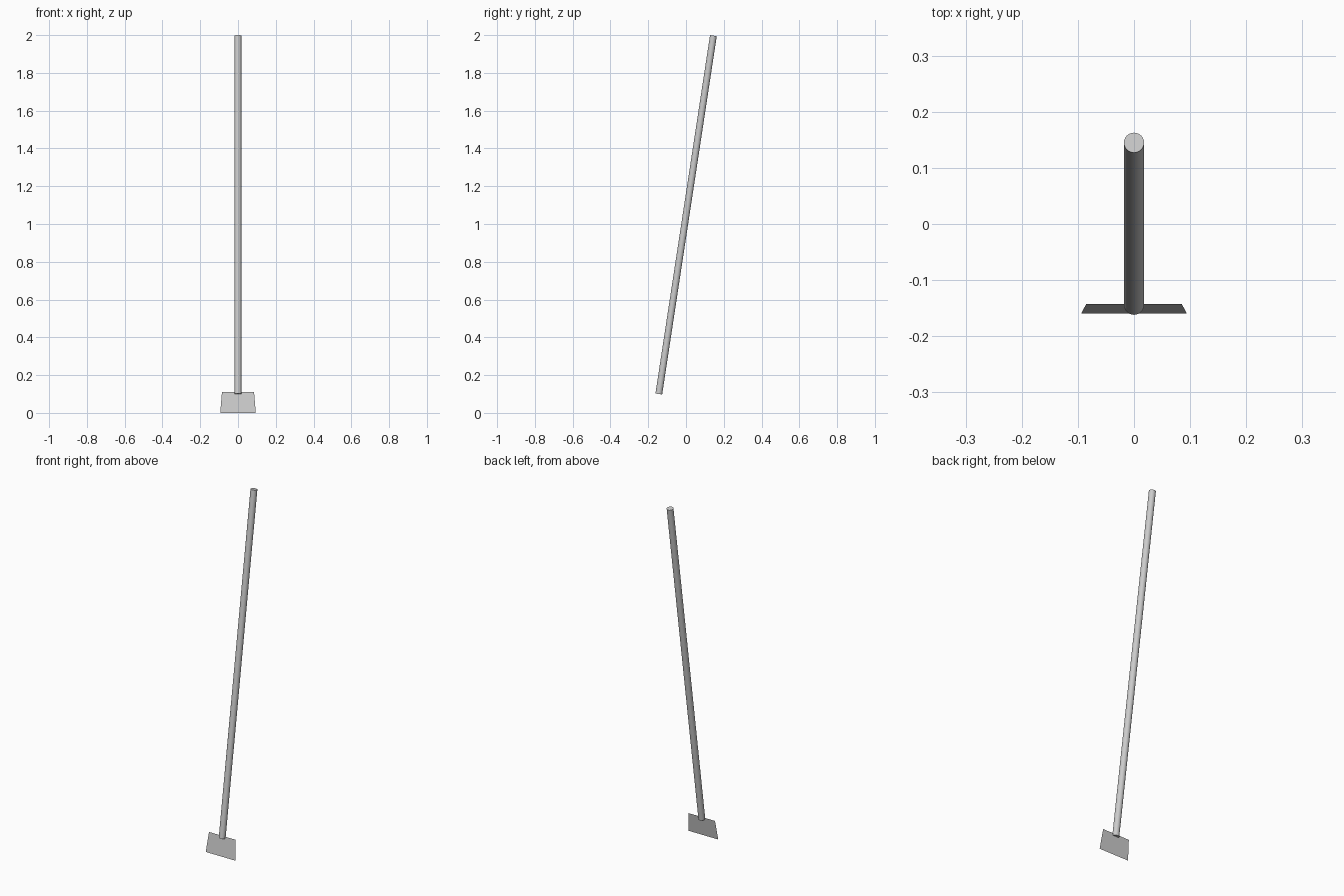
import bpy, bmesh
from mathutils import Vector

if "Cube" in bpy.data.objects:
    bpy.data.objects.remove(bpy.data.objects["Cube"])

# Leaning round handle
low, high = Vector((0, -0.144, 0.1)), Vector((0, 0.145, 1.997))
axis = high - low
bpy.ops.mesh.primitive_cylinder_add(vertices=24, radius=0.018, depth=axis.length,
                                    location=(low + high) / 2,
                                    rotation=axis.to_track_quat('Z', 'Y').to_euler())
bpy.context.object.name = "handle"
bpy.ops.object.shade_smooth_by_angle()

# Thin tapered blade lying in the plane of the handle axis
bm = bmesh.new()
outline = [(-0.094, 0), (0.094, 0), (0.085, 0.111), (-0.085, 0.111)]
slope = axis.y / axis.z
bm.faces.new([bm.verts.new((x, low.y + (z - low.z) * slope, z)) for x, z in outline])
mesh = bpy.data.meshes.new("blade")
bm.to_mesh(mesh)
bm.free()
bpy.context.collection.objects.link(bpy.data.objects.new("blade", mesh))
